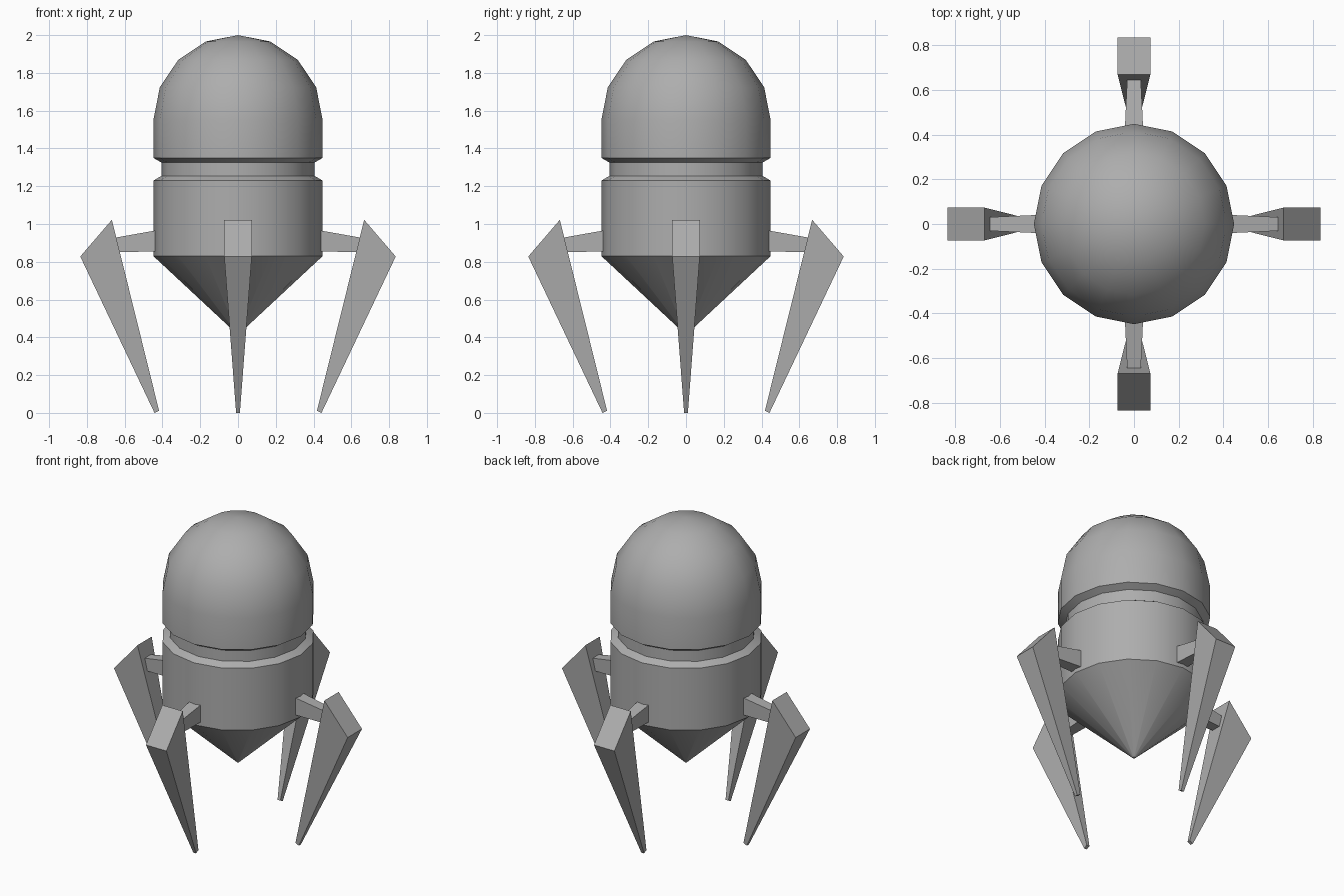
import bpy, bmesh, math
from mathutils import Matrix, Vector

if "Cube" in bpy.data.objects:
    bpy.data.objects.remove(bpy.data.objects["Cube"])

SIDES = 16
R = 0.448

grey = bpy.data.materials.new("mid_grey")
grey.diffuse_color = (0.42, 0.42, 0.42, 1)
grey.use_nodes = True
grey.node_tree.nodes["Principled BSDF"].inputs["Base Color"].default_value = grey.diffuse_color


def make_object(name, bm):
    bmesh.ops.remove_doubles(bm, verts=bm.verts, dist=1e-5)
    bmesh.ops.recalc_face_normals(bm, faces=bm.faces)
    mesh = bpy.data.meshes.new(name)
    bm.to_mesh(mesh)
    bm.free()
    mesh.materials.append(grey)
    ob = bpy.data.objects.new(name, mesh)
    bpy.context.collection.objects.link(ob)
    return ob


def lathe(name, profile):
    """Revolve (radius, z) points around the z axis."""
    bm = bmesh.new()
    verts = [bm.verts.new((r, 0, z)) for r, z in profile]
    edges = [bm.edges.new(pair) for pair in zip(verts, verts[1:])]
    bmesh.ops.spin(bm, geom=verts + edges, cent=(0, 0, 0), axis=(0, 0, 1),
                   angle=math.tau, steps=SIDES, use_duplicate=False)
    return make_object(name, bm)


def taper(name, start, end, turn):
    """Four-sided tapered bar; each end is (x, z) top, (x, z) bottom, half width."""
    bm = bmesh.new()
    rot = Matrix.Rotation(turn, 3, 'Z')
    rings = []
    for (xa, za), (xb, zb), w in (start, end):
        pts = [(xa, -w, za), (xa, w, za), (xb, w, zb), (xb, -w, zb)]
        rings.append([bm.verts.new(rot @ Vector(p)) for p in pts])
    a, b = rings
    bm.faces.new(a)
    bm.faces.new(b)
    for i in range(4):
        j = (i + 1) % 4
        bm.faces.new((a[i], a[j], b[j], b[i]))
    return make_object(name, bm)


# Body: blunt-tipped base, drum, groove and dome in one profile
profile = [(0, 0.42), (0.008, 0.42), (R, 0.83), (R, 1.23),
           (0.405, 1.255), (0.405, 1.325), (R, 1.35)]
for k in range(5):
    a = k * math.pi / 8
    profile.append((R * math.cos(a) if k < 4 else 0, 1.552 + R * math.sin(a)))
body = lathe("body", profile)
bpy.context.view_layer.objects.active = body
body.select_set(True)
bpy.ops.object.shade_smooth_by_angle(angle=math.radians(30))

# Four arms and clawed legs
for i, side in enumerate(("right", "back", "left", "front")):
    turn = i * math.pi / 2
    taper(side + "_arm", ((0.40, 0.972), (0.40, 0.856), 0.042),
          ((0.66, 0.926), (0.66, 0.85), 0.03), turn)
    taper(side + "_leg", ((0.668, 1.022), (0.835, 0.828), 0.073),
          ((0.418, 0.012), (0.442, 0.0), 0.01), turn)
